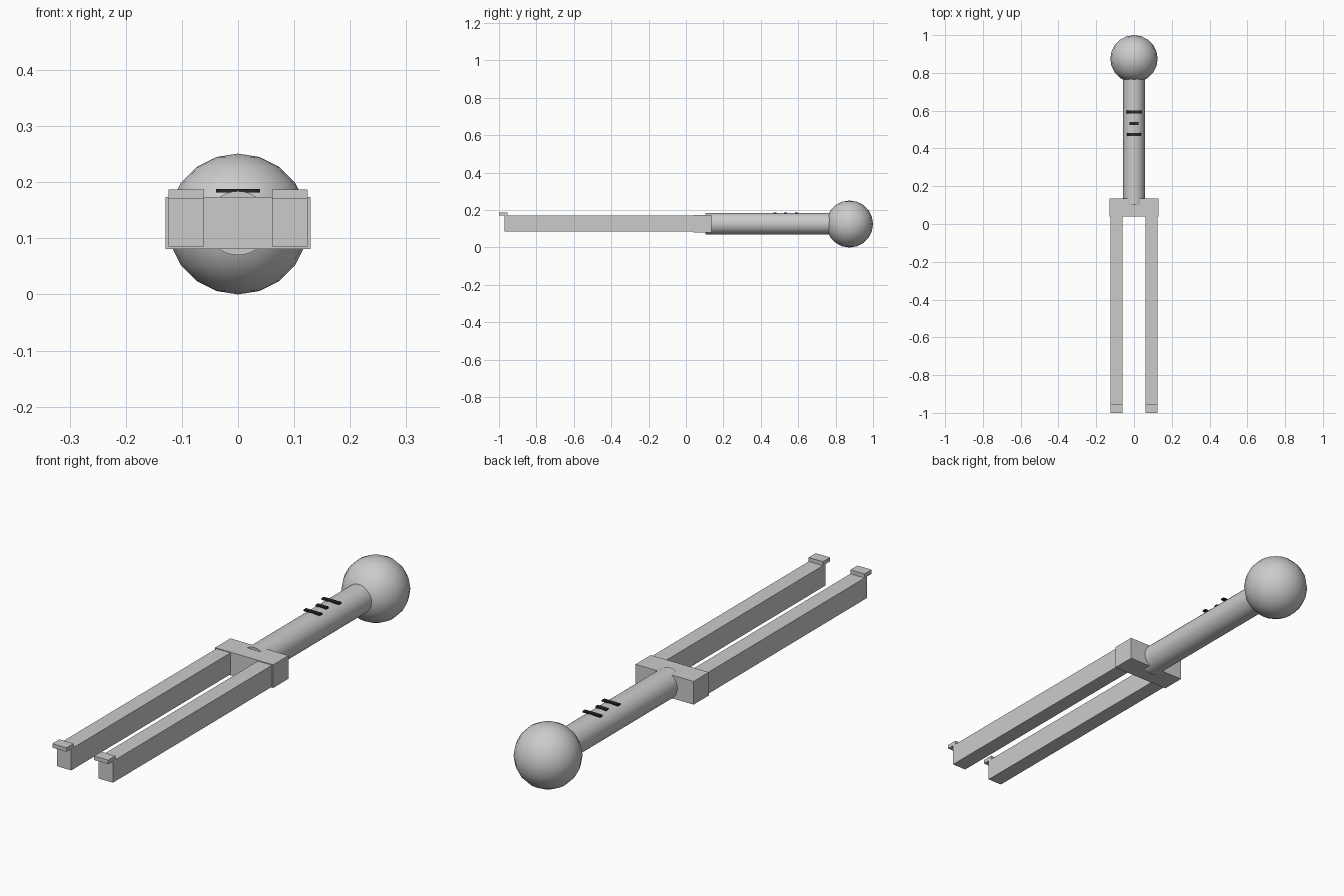
import bpy, math

if "Cube" in bpy.data.objects:
    bpy.data.objects.remove(bpy.data.objects["Cube"])

ZC = 0.127  # height of the long axis


def box(name, x, y, z, mat=None):
    bpy.ops.mesh.primitive_cube_add(
        size=1, location=[(a[0] + a[1]) / 2 for a in (x, y, z)])
    ob = bpy.context.object
    ob.name = name
    ob.scale = [a[1] - a[0] for a in (x, y, z)]
    bpy.ops.object.transform_apply(location=False, rotation=False, scale=True)
    if mat:
        ob.data.materials.append(mat)
    return ob


# ball pommel
bpy.ops.mesh.primitive_uv_sphere_add(segments=20, ring_count=10, radius=0.1255,
                                     location=(0, 0.8745, 0.1255))
bpy.context.object.name = "ball_end"
bpy.ops.object.shade_smooth()

# round handle
y0, y1 = 0.104, 0.79
bpy.ops.mesh.primitive_cylinder_add(vertices=32, radius=0.057, depth=y1 - y0,
                                    location=(0, (y0 + y1) / 2, ZC),
                                    rotation=(math.pi / 2, 0, 0))
bpy.context.object.name = "handle"
bpy.ops.object.shade_smooth_by_angle(angle=math.radians(40))

# cross block joining handle and prongs
box("cross_block", (-0.129, 0.129), (0.039, 0.136), (0.081, 0.174))

# two prongs with raised tips
for side, s in (("left", -1), ("right", 1)):
    x = sorted((s * 0.061, s * 0.124))
    box(side + "_prong", x, (-0.97, 0.06), (0.085, 0.171))
    box(side + "_tip", x, (-1.0, -0.955), (0.171, 0.187))

# dark marks on the handle
black = bpy.data.materials.new("dark")
black.diffuse_color = (0.02, 0.02, 0.025, 1)
black.use_nodes = True
black.node_tree.nodes["Principled BSDF"].inputs["Base Color"].default_value = black.diffuse_color
for i, (y, w) in enumerate(((0.592, 0.039), (0.533, 0.024), (0.475, 0.036))):
    box(f"handle_mark_{i + 1}", (-w, w), (y - 0.008, y + 0.008), (0.182, 0.188), black)
